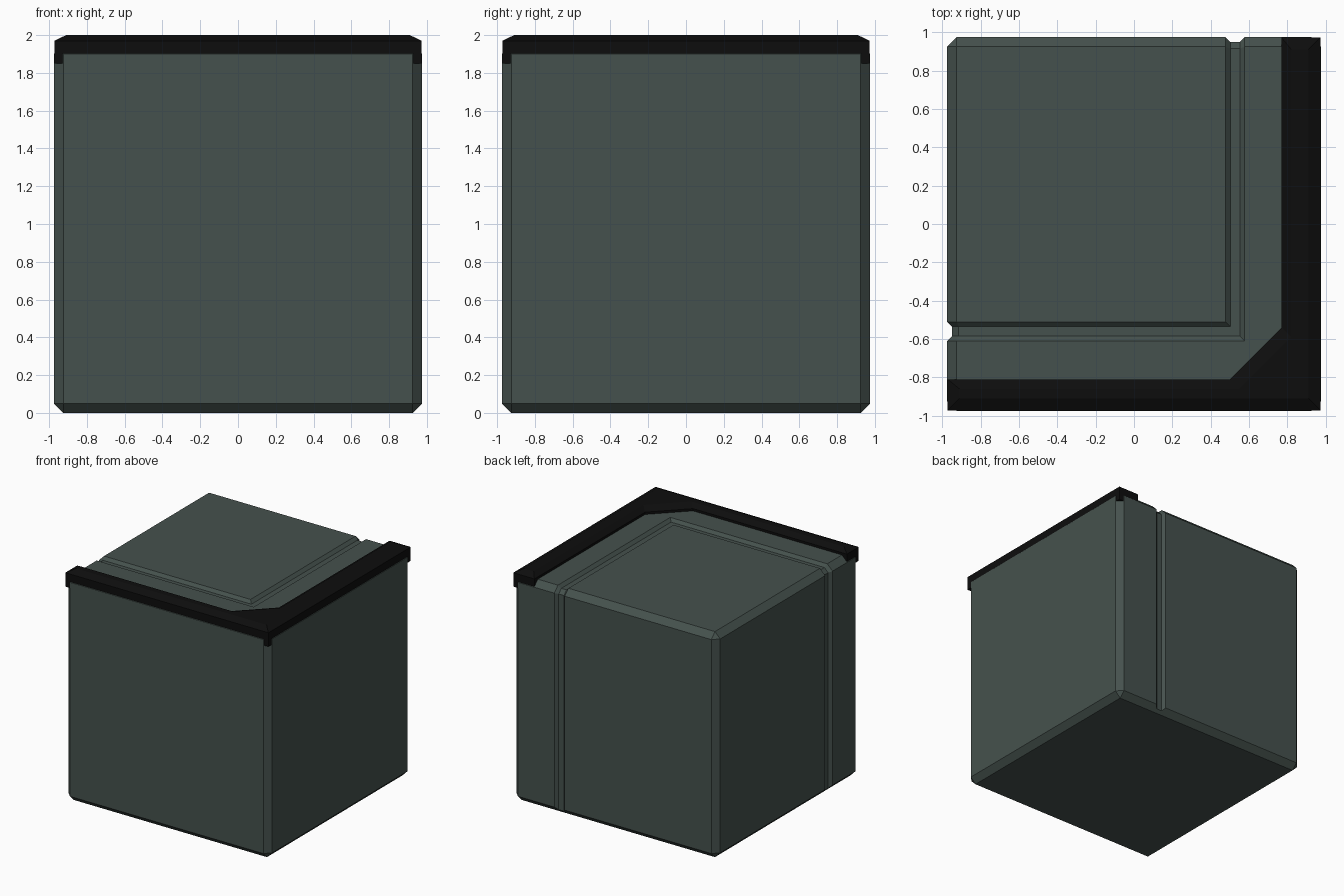
import bpy, bmesh
from mathutils import Vector

cube = bpy.data.objects.get("Cube")
if cube:
    bpy.data.objects.remove(cube, do_unlink=True)


def material(name, rgb):
    mat = bpy.data.materials.new(name)
    mat.use_nodes = True
    colour = (*rgb, 1)
    mat.diffuse_color = colour
    bsdf = next(n for n in mat.node_tree.nodes if n.type == 'BSDF_PRINCIPLED')
    bsdf.inputs["Base Color"].default_value = colour
    return mat


def finish(name, bm, mat):
    bmesh.ops.recalc_face_normals(bm, faces=bm.faces)
    mesh = bpy.data.meshes.new(name)
    bm.to_mesh(mesh)
    bm.free()
    mesh.materials.append(mat)
    obj = bpy.data.objects.new(name, mesh)
    bpy.context.collection.objects.link(obj)
    return obj


def loft(name, loops, mat):
    """Skin a stack of matching loops and cap both ends."""
    bm = bmesh.new()
    rings = [[bm.verts.new(p) for p in loop] for loop in loops]
    for a, b in zip(rings, rings[1:]):
        for i in range(len(a)):
            j = (i + 1) % len(a)
            bm.faces.new((a[i], a[j], b[j], b[i]))
    bm.faces.new(rings[0])
    bm.faces.new(rings[-1])
    return finish(name, bm, mat)


stone = material("grey green", (0.06, 0.083, 0.075))
black = material("black", (0.004, 0.004, 0.004))

SIDE, TOP, BEVEL = 0.975, 1.95, 0.05

# Block with chamfered edges
bm = bmesh.new()
bmesh.ops.create_cube(bm, size=TOP)
bmesh.ops.translate(bm, verts=bm.verts, vec=(0, 0, SIDE))
bmesh.ops.bevel(bm, geom=bm.edges[:], offset=BEVEL, segments=1, affect='EDGES')
block = finish("block", bm, stone)

# Groove: up the back, across the top in an L, down the side
GX, GY, M = 0.5275, -0.56, 0.414
FLAT, SHOULDER = SIDE - BEVEL, TOP - BEVEL
X, Y = (1, 0, 0), (0, -1, 0)
path = [  # point, inward direction, across direction
    ((GX, SIDE, -0.05), (0, -1, 0), X),
    ((GX, SIDE, SHOULDER), (0, -1, -M), X),
    ((GX, FLAT, TOP), (0, -M, -1), X),
    ((GX, GY, TOP), (0, 0, -1), (1, -1, 0)),
    ((-FLAT, GY, TOP), (M, 0, -1), Y),
    ((-SIDE, GY, SHOULDER), (1, 0, -M), Y),
    ((-SIDE, GY, -0.05), (1, 0, 0), Y),
]
profile = [(-0.07, -0.02), (0.07, -0.02), (0.025, 0.025), (-0.025, 0.025)]
cutter = loft("groove_cutter",
              [[Vector(p) + Vector(across) * a + Vector(inward) * d for a, d in profile]
               for p, inward, across in path], stone)
cutter.hide_render = True

cut = block.modifiers.new("groove", 'BOOLEAN')
cut.operation = 'DIFFERENCE'
cut.solver = 'EXACT'
cut.object = cutter
bpy.context.view_layer.objects.active = block
block.select_set(True)
bpy.ops.object.modifier_apply(modifier=cut.name)
bpy.data.objects.remove(cutter, do_unlink=True)

# Corner trim along two top edges, with sloped upper borders
outline = [(-0.972, -0.972), (0.972, -0.972), (0.972, 0.972), (0.77, 0.972),
           (0.77, -0.54), (0.5, -0.81), (-0.972, -0.81)]
crown = [(-0.91, -0.91), (0.91, -0.91), (0.91, 0.91), (0.82, 0.91),
         (0.82, -0.59), (0.55, -0.86), (-0.91, -0.86)]
loft("corner_trim", [[(x, y, z) for x, y in pts]
                     for pts, z in ((outline, 1.85), (outline, 1.97), (crown, 2.0))], black)
